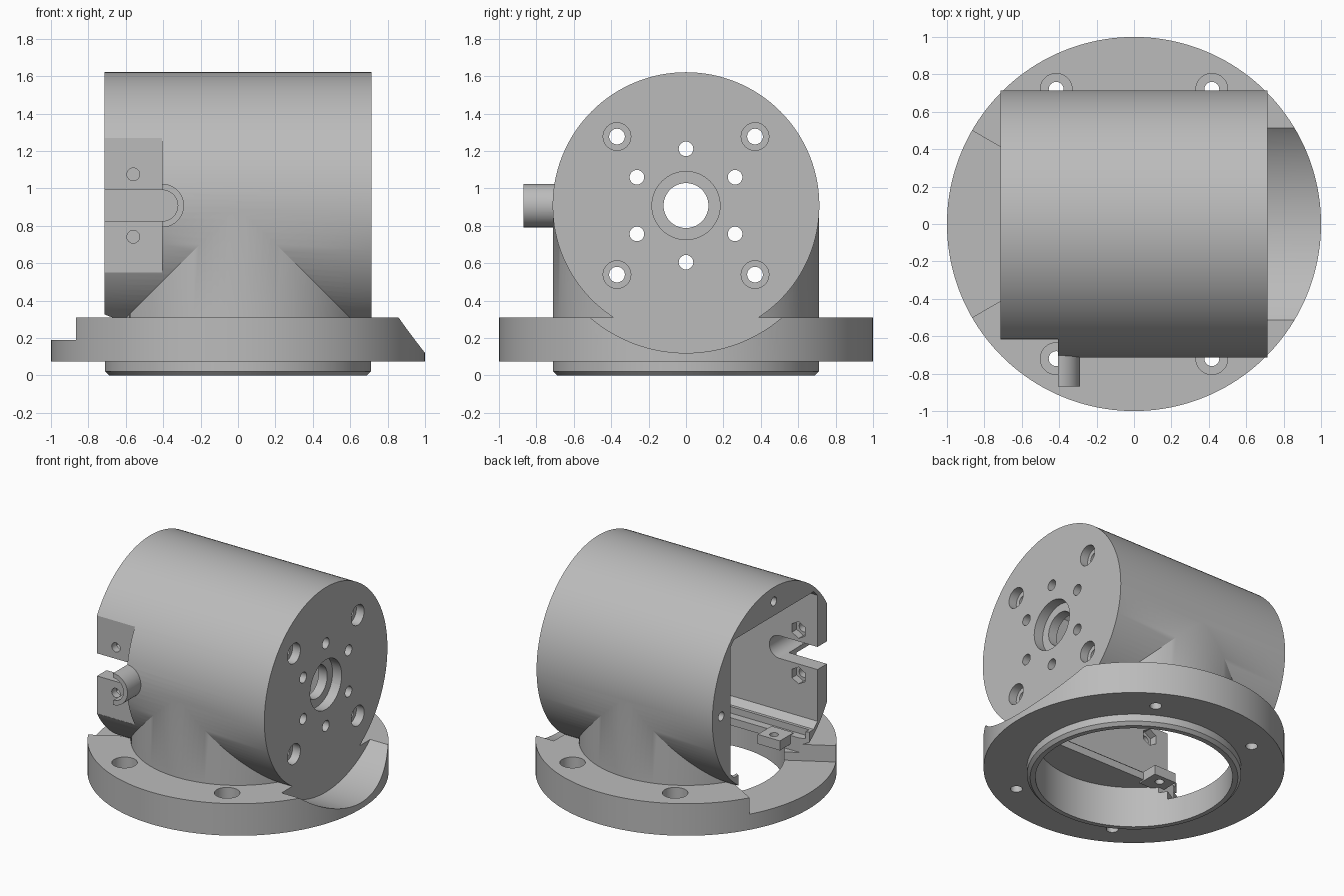
import bpy
from math import pi, sin, cos, tan, radians

if "Cube" in bpy.data.objects:
    bpy.data.objects.remove(bpy.data.objects["Cube"], do_unlink=True)

R = 0.713      # barrel, neck and spigot radius
AXIS = 0.908   # height of the barrel axis
TURN = {"X": (0, pi / 2, 0), "Y": (pi / 2, 0, 0), "Z": (0, 0, 0)}


def cyl(name, axis, r, start, end, a=0.0, b=0.0, sides=128):
    """Cylinder along an axis; a, b are the other two coordinates in xyz order."""
    mid = (start + end) / 2
    loc = {"X": (mid, a, b), "Y": (a, mid, b), "Z": (a, b, mid)}[axis]
    bpy.ops.mesh.primitive_cylinder_add(vertices=sides, radius=r, depth=end - start,
                                        location=loc, rotation=TURN[axis])
    ob = bpy.context.object
    ob.name = name
    return ob


def prism(name, axis, pts, start, end):
    """Extruded polygon along X (points are y, z) or Z (points are x, y)."""
    n = len(pts)
    verts = [(h, p, q) if axis == "X" else (p, q, h) for h in (start, end) for p, q in pts]
    faces = [tuple(reversed(range(n))), tuple(range(n, 2 * n))]
    faces += [(i, (i + 1) % n, n + (i + 1) % n, n + i) for i in range(n)]
    me = bpy.data.meshes.new(name)
    me.from_pydata(verts, [], faces)
    ob = bpy.data.objects.new(name, me)
    bpy.context.collection.objects.link(ob)
    return ob


def box(name, x, y, z):
    return prism(name, "X", [(y[0], z[0]), (y[1], z[0]), (y[1], z[1]), (y[0], z[1])], *x)


def combine(target, other, op):
    mod = target.modifiers.new("combine", "BOOLEAN")
    mod.operation, mod.solver, mod.object = op, "EXACT", other
    bpy.context.view_layer.objects.active = target
    bpy.ops.object.modifier_apply(modifier=mod.name)
    bpy.data.objects.remove(other, do_unlink=True)


def add(other):
    combine(housing, other, "UNION")


def cut(other):
    combine(housing, other, "DIFFERENCE")


# Round flange, chamfered spigot, neck and horizontal barrel
housing = cyl("motor_housing", "Z", 1.0, 0.075, 0.31, sides=160)
spigot = cyl("spigot", "Z", R - 0.001, 0, 0.25)
bevel = spigot.modifiers.new("chamfer", "BEVEL")
bevel.width, bevel.segments = 0.022, 1
bpy.ops.object.modifier_apply(modifier=bevel.name)
add(spigot)
add(cyl("neck", "Z", R - 0.001, 0.2, AXIS))
add(cyl("barrel", "X", R, -R, 0.76, 0, AXIS))

# Clearance scoop beside the closed end
cut(cyl("scoop", "X", 0.788, R, 1.2, 0, AXIS, 160))

# Flat pad on the front near the open end
cut(box("pad_cut", (-0.8, -0.405), (-0.95, -0.615), (0.55, 1.268)))

# Half-round cable collar
collar = cyl("cable_collar", "Y", 0.116, -0.868, -0.56, -0.405, AXIS, 64)
combine(collar, box("half", (-0.6, -0.405), (-1, 0), (0.5, 1.3)), "DIFFERENCE")
add(collar)

# Square pocket with chamfered corners, open at the -x end
h, c = 0.505, 0.462
corners = [(h, c), (c, h), (-c, h), (-h, c), (-h, -c), (-c, -h), (c, -h), (h, -c)]
cut(prism("pocket", "X", [(y, AXIS + z) for y, z in corners], -0.8, 0.57))

# Lower bore and stepped slot in the pocket floor
cut(cyl("bore", "Z", 0.655, -0.1, 0.3))
cut(box("floor_slot", (-0.69, 0.55), (-0.38, 0.38), (0.25, 0.6)))
cut(box("floor_step", (-0.69, 0.55), (-0.44, 0.44), (0.355, 0.6)))

# Sixty-degree notch lowering the flange at the open end
w = 1.2 * tan(radians(30))
cut(prism("notch", "Z", [(0, 0), (-1.2, w), (-1.2, -w)], 0.19, 0.412))

# Screw lug beside the floor slot
add(box("lug", (-0.58, -0.4), (-0.42, -0.26), (0.29, 0.36)))
cut(cyl("lug_hole", "Z", 0.03, 0.2, 0.5, -0.49, -0.32, 32))

# Cable slot through the front wall
cut(cyl("slot_end", "Y", 0.083, -1, -0.42, -0.405, AXIS, 64))
cut(box("slot", (-0.8, -0.4), (-1, -0.42), (AXIS - 0.083, AXIS + 0.083)))

# Pad screw holes with hexagonal nut pockets inside
for side in (-1, 1):
    z = AXIS + side * 0.167
    cut(cyl("pad_hole", "Y", 0.034, -0.7, -0.4, -0.56, z, 32))
    cut(cyl("nut_pocket", "Y", 0.062, -0.56, -0.4, -0.56, z, 6))

# End plate: stepped centre hole, ring of six holes, four counterbored holes
cut(cyl("centre_hole", "X", 0.12, 0.4, 0.9, 0, AXIS, 64))
cut(cyl("centre_recess", "X", 0.182, 0.64, 0.9, 0, AXIS, 64))
for i in range(6):
    t = radians(90 + 60 * i)
    cut(cyl("ring_hole", "X", 0.039, 0.4, 0.9, 0.303 * cos(t), AXIS + 0.303 * sin(t), 32))
for sy in (-1, 1):
    for sz in (-1, 1):
        y, z = 0.369 * sy, AXIS + 0.369 * sz
        cut(cyl("end_hole", "X", 0.042, 0.4, 0.9, y, z, 32))
        cut(cyl("end_counterbore", "X", 0.074, 0.65, 0.9, y, z, 48))

# Cover screw holes in the open rim
for y, z in ((0, 0.61), (0.61, 0)):
    cut(cyl("rim_hole", "X", 0.032, -0.8, -0.5, y, AXIS + z, 32))

# Flange bolt holes with counterbores
for sx in (-1, 1):
    for sy in (-1, 1):
        x, y = 0.416 * sx, 0.72 * sy
        cut(cyl("bolt_hole", "Z", 0.04, 0, 0.5, x, y, 32))
        cut(cyl("bolt_counterbore", "Z", 0.085, 0.2, 0.32, x, y, 48))

# Single grey finish
grey = bpy.data.materials.new("plain_grey")
grey.use_nodes = True
colour = (0.5, 0.5, 0.5, 1)
grey.diffuse_color = colour
grey.node_tree.nodes["Principled BSDF"].inputs["Base Color"].default_value = colour
housing.data.materials.clear()
housing.data.materials.append(grey)
for p in housing.data.polygons:
    p.material_index = 0

bpy.ops.object.select_all(action="DESELECT")
housing.select_set(True)
bpy.context.view_layer.objects.active = housing
bpy.ops.object.shade_smooth_by_angle(angle=radians(25))
